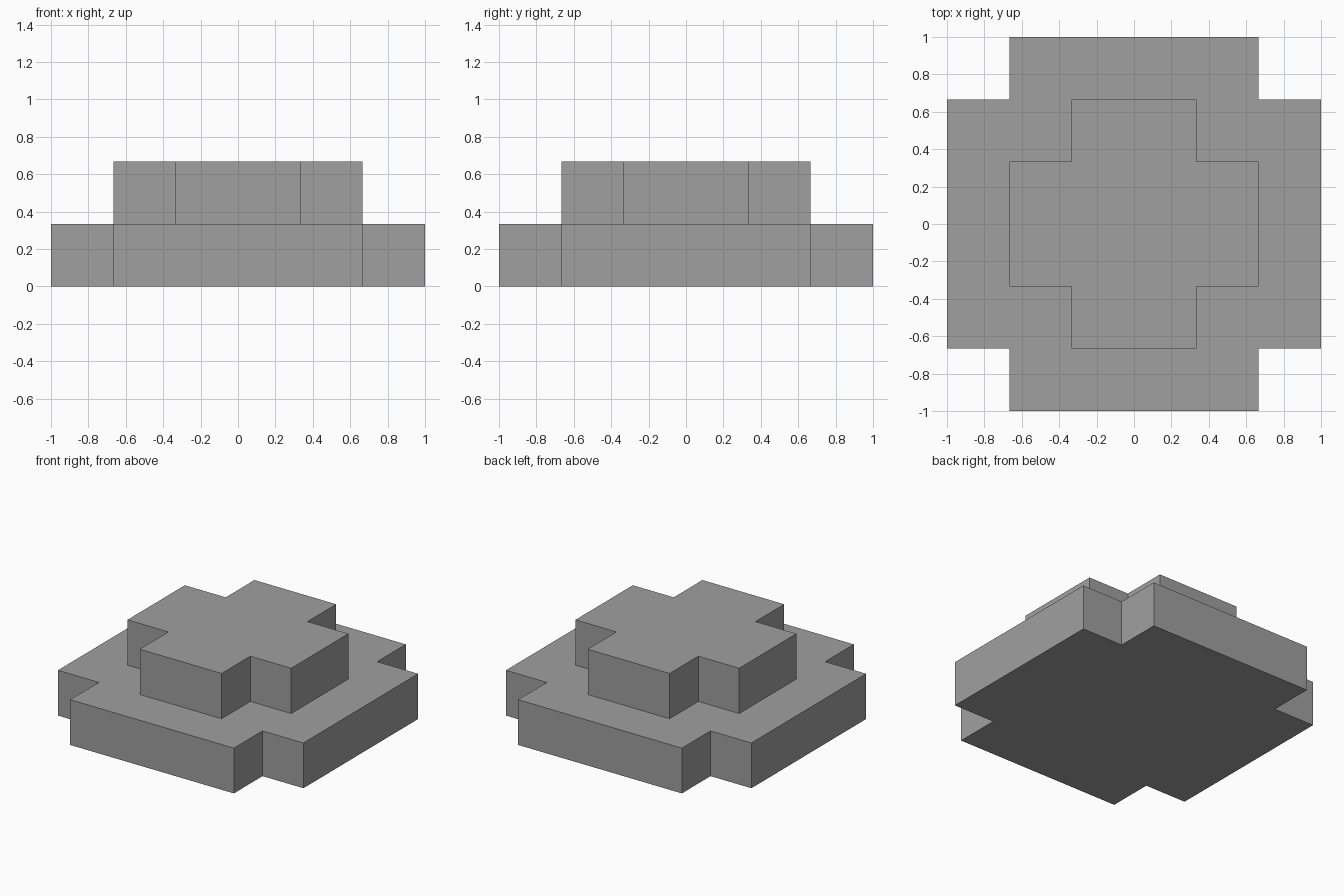
import bpy
import bmesh

cube = bpy.data.objects.get("Cube")
if cube:
    bpy.data.objects.remove(cube, do_unlink=True)

# Single grey finish
grey = bpy.data.materials.new("mid_grey")
grey.use_nodes = True
colour = (0.35, 0.35, 0.35, 1)
grey.diffuse_color = colour
grey.node_tree.nodes["Principled BSDF"].inputs["Base Color"].default_value = colour

STEP = 1 / 3


def cross_slab(name, reach, arm, z):
    """Extrude a plus-shaped outline, one notched corner per quarter turn."""
    bm = bmesh.new()
    corner = [(reach, arm), (arm, arm), (arm, reach)]
    verts = []
    for turn in range(4):
        verts += [bm.verts.new((x, y, z)) for x, y in corner]
        corner = [(-y, x) for x, y in corner]
    base = bm.faces.new(verts)
    top = bmesh.ops.extrude_face_region(bm, geom=[base], use_keep_orig=True)
    moved = [g for g in top["geom"] if isinstance(g, bmesh.types.BMVert)]
    bmesh.ops.translate(bm, verts=moved, vec=(0, 0, STEP))
    bmesh.ops.recalc_face_normals(bm, faces=bm.faces)
    mesh = bpy.data.meshes.new(name)
    bm.to_mesh(mesh)
    bm.free()
    mesh.materials.append(grey)
    obj = bpy.data.objects.new(name, mesh)
    bpy.context.collection.objects.link(obj)
    return obj


# Wide lower tier and narrower upper tier
cross_slab("lower_tier", 1, 2 * STEP, 0)
cross_slab("upper_tier", 2 * STEP, STEP, STEP)
